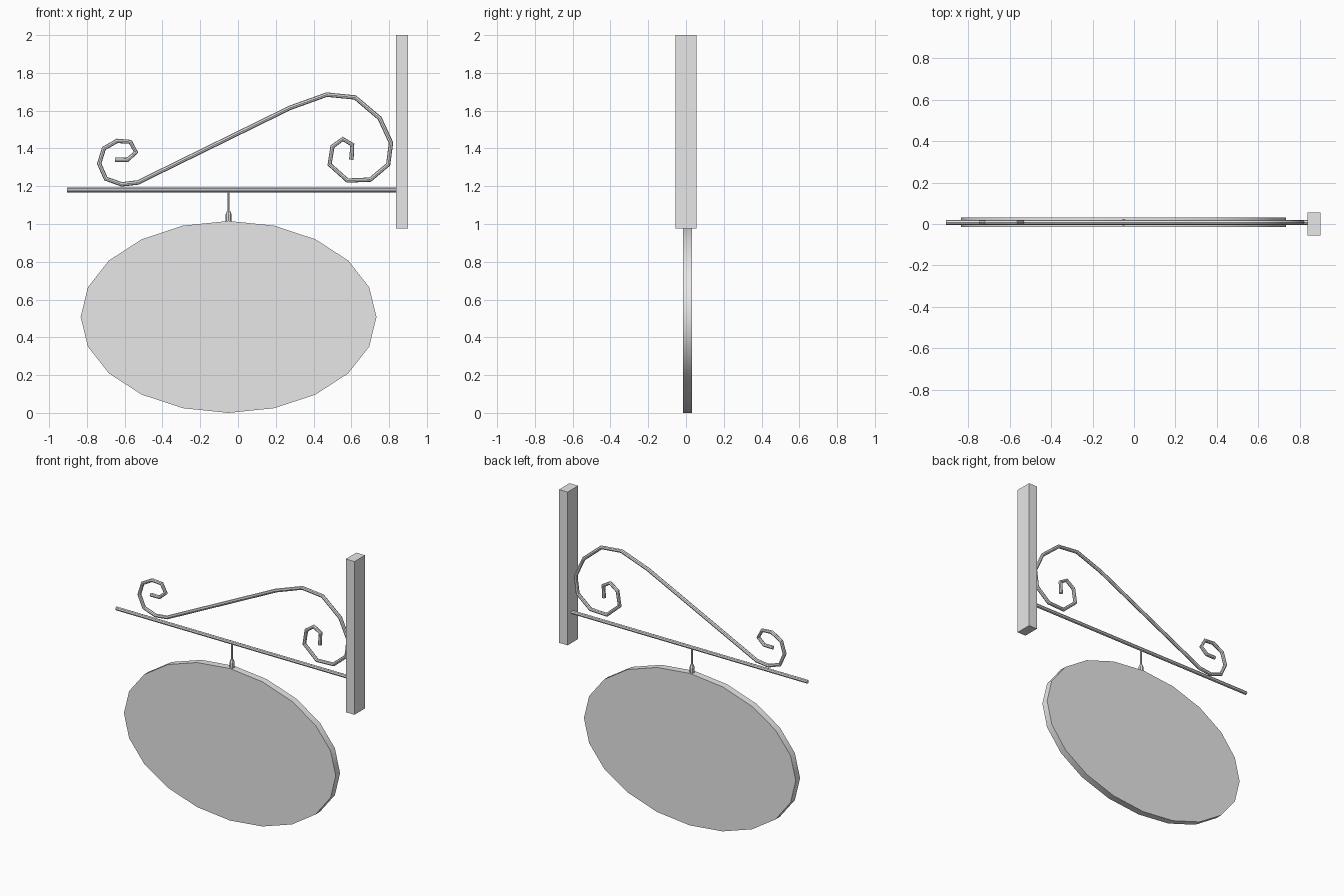
import bpy
import math
from mathutils import Vector

if "Cube" in bpy.data.objects:
    bpy.data.objects.remove(bpy.data.objects["Cube"], do_unlink=True)

PLANE_Y = 0.008   # depth of the ironwork and the sign
SIGN_X = -0.05

grey = bpy.data.materials.new("plain grey")
grey.use_nodes = True
grey.diffuse_color = (0.8, 0.8, 0.8, 1)
grey.node_tree.nodes["Principled BSDF"].inputs["Base Color"].default_value = (0.8, 0.8, 0.8, 1)


def finish(name, smooth=False):
    obj = bpy.context.object
    obj.name = name
    obj.data.materials.append(grey)
    bpy.ops.object.transform_apply(location=False, rotation=True, scale=True)
    if smooth:
        bpy.ops.object.shade_smooth_by_angle(angle=math.radians(32))
    return obj


def rod(name, start, end, r1, r2, sides):
    start, end = Vector(start), Vector(end)
    axis = end - start
    bpy.ops.mesh.primitive_cone_add(
        vertices=sides, radius1=r1, radius2=r2, depth=axis.length,
        location=(start + end) / 2, rotation=axis.to_track_quat("Z", "Y").to_euler())
    return finish(name)


# Wall post
bpy.ops.mesh.primitive_cube_add(size=1, location=(0.868, 0, 1.488))
bpy.context.object.scale = (0.064, 0.111, 1.024)
finish("wall_post")

# Oval sign board
bpy.ops.mesh.primitive_cylinder_add(vertices=20, radius=1, depth=1,
                                    location=(SIGN_X, PLANE_Y, 0.508),
                                    rotation=(math.pi / 2, 0, 0))
bpy.context.object.scale = (0.783, 0.508, 0.046)
finish("sign_board", smooth=True)

# Horizontal bar
rod("support_bar", (-0.905, PLANE_Y, 1.18), (0.84, PLANE_Y, 1.18), 0.012, 0.012, 8)

# Hanger: thin rod, tapered shoulder and socket
rod("hanger_rod", (SIGN_X, PLANE_Y, 1.06), (SIGN_X, PLANE_Y, 1.18), 0.006, 0.006, 8)
rod("hanger_shoulder", (SIGN_X, PLANE_Y, 1.05), (SIGN_X, PLANE_Y, 1.07), 0.016, 0.008, 8)
rod("hanger_socket", (SIGN_X, PLANE_Y, 1.0), (SIGN_X, PLANE_Y, 1.05), 0.016, 0.016, 8)

# Scrollwork: one bent iron strip with a curl at each end
scroll_path = [
    (-.65, 1.34), (-.585, 1.34), (-.54, 1.38), (-.57, 1.435), (-.64, 1.44),
    (-.71, 1.4), (-.735, 1.32), (-.7, 1.24), (-.615, 1.21), (-.53, 1.22),
    (.275, 1.615), (.47, 1.685), (.62, 1.67), (.75, 1.56), (.81, 1.43),
    (.795, 1.315), (.7, 1.235), (.58, 1.23), (.485, 1.315), (.5, 1.41),
    (.555, 1.45), (.605, 1.42), (.6, 1.34)]
curve = bpy.data.curves.new("scroll", "CURVE")
curve.dimensions = "3D"
curve.bevel_depth = 0.012
curve.bevel_resolution = 2
curve.use_fill_caps = True
spline = curve.splines.new("POLY")
spline.points.add(len(scroll_path) - 1)
for point, (x, z) in zip(spline.points, scroll_path):
    point.co = (x, PLANE_Y, z, 1)
scroll = bpy.data.objects.new("scroll_bracket", curve)
bpy.context.collection.objects.link(scroll)
bpy.ops.object.select_all(action="DESELECT")
scroll.select_set(True)
bpy.context.view_layer.objects.active = scroll
bpy.ops.object.convert(target="MESH")
finish("scroll_bracket", smooth=True)
